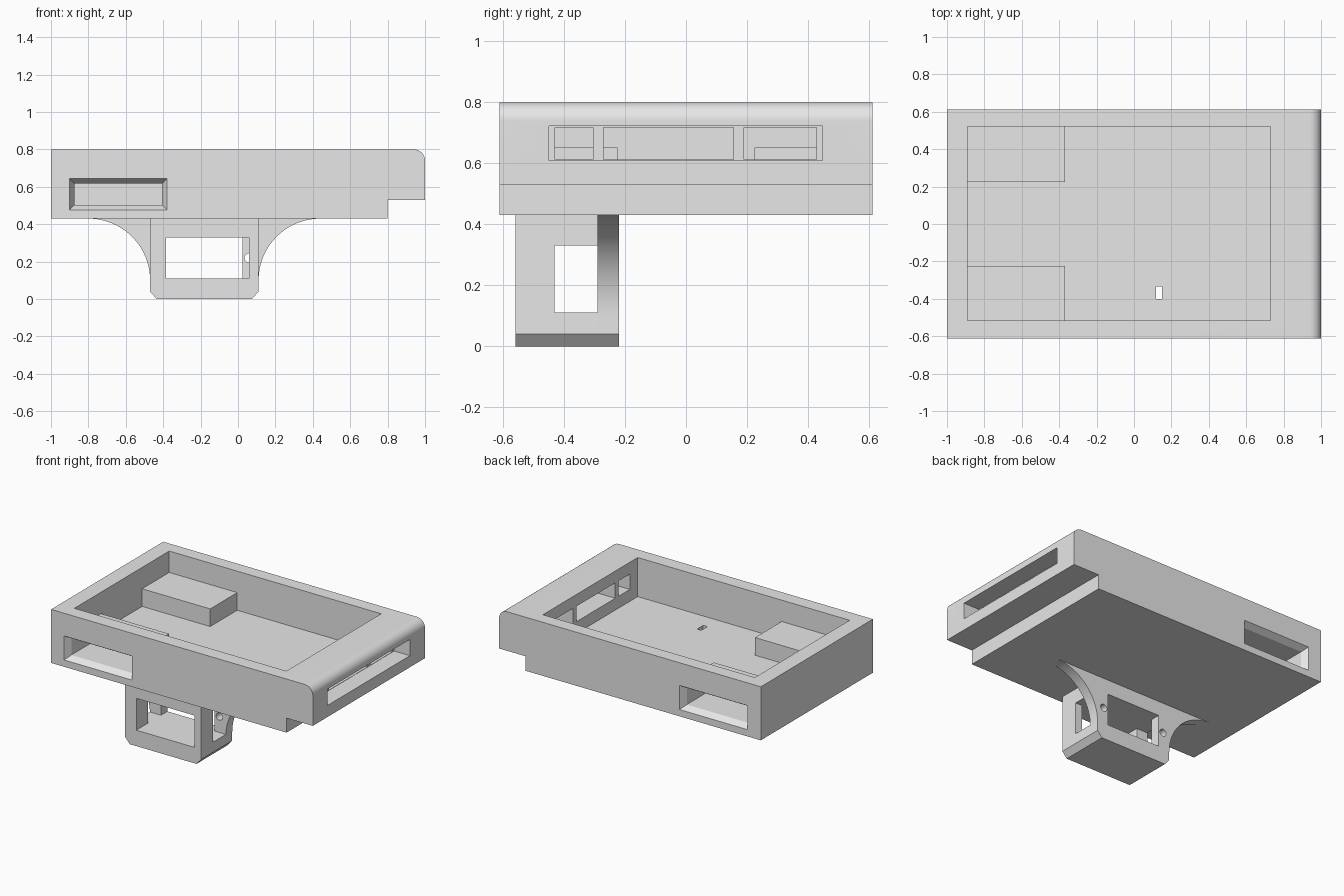
import bpy, bmesh, math

if "Cube" in bpy.data.objects:
    bpy.data.objects.remove(bpy.data.objects["Cube"])

grey = bpy.data.materials.new("light_grey")
grey.diffuse_color = (0.8, 0.8, 0.8, 1)
grey.use_nodes = True
grey.node_tree.nodes["Principled BSDF"].inputs["Base Color"].default_value = grey.diffuse_color


def mesh_object(name, bm):
    bmesh.ops.recalc_face_normals(bm, faces=bm.faces)
    me = bpy.data.meshes.new(name)
    bm.to_mesh(me)
    bm.free()
    me.materials.append(grey)
    ob = bpy.data.objects.new(name, me)
    bpy.context.collection.objects.link(ob)
    return ob


def loft(name, ring_a, ring_b):
    """Closed solid between two matching outlines."""
    bm = bmesh.new()
    a = [bm.verts.new(p) for p in ring_a]
    b = [bm.verts.new(p) for p in ring_b]
    n = len(a)
    bm.faces.new(a)
    bm.faces.new(b[::-1])
    for i in range(n):
        bm.faces.new((a[i], a[(i + 1) % n], b[(i + 1) % n], b[i]))
    return mesh_object(name, bm)


def extrude_y(name, outline, y0, y1):
    return loft(name, [(x, y0, z) for x, z in outline],
                [(x, y1, z) for x, z in outline])


def rect(x0, x1, z0, z1):
    return [(x0, z0), (x1, z0), (x1, z1), (x0, z1)]


def box(x0, x1, y0, y1, z0, z1):
    return extrude_y("cutter", rect(x0, x1, z0, z1), y0, y1)


def arc(cx, cz, r, a0, a1, n):
    return [(cx + r * math.cos(math.radians(a0 + (a1 - a0) * i / n)),
             cz + r * math.sin(math.radians(a0 + (a1 - a0) * i / n)))
            for i in range(n + 1)]


def boolean(ob, tool, op='DIFFERENCE'):
    mod = ob.modifiers.new("bool", 'BOOLEAN')
    mod.operation, mod.solver, mod.object = op, 'EXACT', tool
    bpy.context.view_layer.objects.active = ob
    bpy.ops.object.modifier_apply(modifier=mod.name)
    bpy.data.objects.remove(tool)


# Tray body: stepped underside and one rounded top edge
outline = [(-1, 0.43), (0.8, 0.43), (0.8, 0.53), (1, 0.53)]
outline += arc(0.94, 0.74, 0.06, 0, 90, 12) + [(-1, 0.8)]
tray = extrude_y("tray_body", outline, -0.612, 0.612)
boolean(tray, box(-0.89, 0.73, -0.515, 0.52, 0.53, 0.9))

# Raised housings in the tray, each hollowed by a tapered slot from outside
for s in (-1, 1):
    y0, y1 = sorted((s * 0.225, s * 0.56))
    boolean(tray, box(-0.93, -0.37, y0, y1, 0.5, 0.652), 'UNION')
for s in (-1, 1):
    mouth = loft("cutter",
                 [(x, s * 0.612, z) for x, z in rect(-0.9, -0.38, 0.477, 0.643)],
                 [(x, s * 0.57, z) for x, z in rect(-0.875, -0.405, 0.502, 0.618)])
    boolean(tray, mouth)
    y0, y1 = sorted((s * 0.26, s * 0.59))
    boolean(tray, box(-0.875, -0.405, y0, y1, 0.502, 0.618))

# End wall: shallow recess and three port openings behind it
boolean(tray, box(0.88, 1.1, -0.45, 0.448, 0.61, 0.722))
for y0, y1 in ((-0.43, -0.305), (-0.27, 0.155), (0.19, 0.428)):
    boolean(tray, box(0.7, 0.9, y0, y1, 0.612, 0.718))

# Small cable hole through the floor
boolean(tray, box(0.117, 0.15, -0.402, -0.335, 0.3, 0.6))

# Bracket frame: chamfered box, open at the front and through the sides
L, R = -0.47, 0.11
foot = [(L, 0.04), (L + 0.035, 0), (R - 0.035, 0), (R, 0.04)]
frame = extrude_y("bracket_frame", foot + [(R, 0.44), (L, 0.44)], -0.56, -0.29)
boolean(frame, box(-0.385, 0.06, -0.7, -0.2, 0.11, 0.33))
boolean(frame, box(-0.6, 0.2, -0.432, -0.2, 0.11, 0.33))

# Bracket back plate with curved flares blending into the tray
flare_r = arc(R + 0.33, 0.1, 0.33, 180, 90, 20)
flare_l = arc(L - 0.33, 0.1, 0.33, 90, 0, 20)
plate_outline = foot + flare_r + [(R + 0.33, 0.44), (L - 0.33, 0.44)] + flare_l
plate = extrude_y("bracket_plate", plate_outline, -0.29, -0.22)
boolean(plate, box(-0.385, 0.025, -0.4, -0.1, 0.11, 0.33))

# Screw holes either side of the window
for x in (-0.42, 0.06):
    boolean(plate, extrude_y("cutter", arc(x, 0.22, 0.025, 0, 345, 23), -0.4, -0.1))

# Smooth the curved surfaces, keep edges sharp
for ob in (tray, frame, plate):
    bpy.ops.object.select_all(action='DESELECT')
    ob.select_set(True)
    bpy.context.view_layer.objects.active = ob
    bpy.ops.object.shade_smooth_by_angle(angle=math.radians(25))
